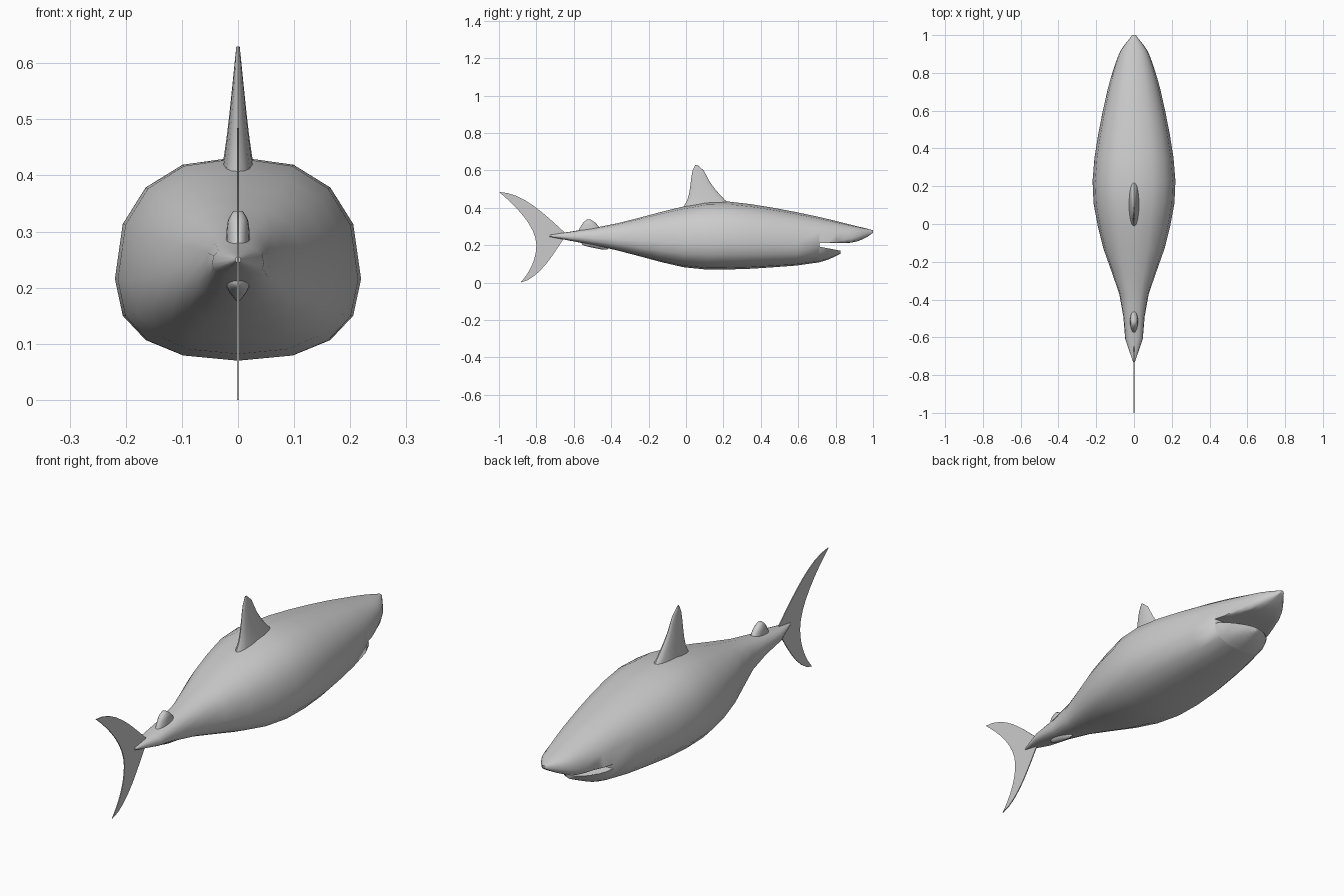
import bpy, bmesh, math
from mathutils import Vector
from mathutils.geometry import interpolate_bezier

if "Cube" in bpy.data.objects:
    bpy.data.objects.remove(bpy.data.objects["Cube"])

GREY = (0.6, 0.6, 0.6, 1)
skin = bpy.data.materials.new("grey_skin")
skin.use_nodes = True
skin.diffuse_color = GREY
skin.node_tree.nodes["Principled BSDF"].inputs["Base Color"].default_value = GREY


def finish(name, bm, angle):
    """Turn the mesh into a smooth-shaded object with sharp creases."""
    bmesh.ops.remove_doubles(bm, verts=bm.verts, dist=0.0001)
    bmesh.ops.recalc_face_normals(bm, faces=bm.faces)
    mesh = bpy.data.meshes.new(name)
    bm.to_mesh(mesh)
    bm.free()
    mesh.materials.append(skin)
    obj = bpy.data.objects.new(name, mesh)
    bpy.context.collection.objects.link(obj)
    bpy.ops.object.select_all(action="DESELECT")
    obj.select_set(True)
    bpy.context.view_layer.objects.active = obj
    bpy.ops.object.shade_smooth_by_angle(angle=math.radians(angle))


def loft(name, rings):
    """Skin a list of equal-sized rings and cap both ends."""
    bm = bmesh.new()
    loops = [[bm.verts.new(point) for point in ring] for ring in rings]
    for near, far in zip(loops, loops[1:]):
        for i in range(len(near)):
            bm.faces.new((near[i - 1], near[i], far[i], far[i - 1]))
    bm.faces.new(loops[0])
    bm.faces.new(loops[-1])
    finish(name, bm, 58)


def spline(knots, at):
    """Smooth value at a position along a few (position, value) knots."""
    last = len(knots) - 1

    def slope(i):
        before, after = knots[max(i - 1, 0)], knots[min(i + 1, last)]
        return (after[1] - before[1]) / (after[0] - before[0])

    i = 0
    while i < last - 1 and at > knots[i + 1][0]:
        i += 1
    (start, low), (end, high) = knots[i], knots[i + 1]
    span = end - start
    u = (at - start) / span
    v = 1 - u
    return (low * v * v * (1 + 2 * u) + high * u * u * (1 + 2 * v)
            + span * u * v * (slope(i) * v - slope(i + 1) * u))


# Body silhouette along y
BACK = [(-0.73, 0.255), (-0.4, 0.31), (0, 0.41), (0.2, 0.435), (0.6, 0.375),
        (0.95, 0.293), (1, 0.28)]
BELLY = [(-0.73, 0.245), (-0.4, 0.18), (0, 0.08), (0.2, 0.07), (0.5, 0.085),
         (0.75, 0.12), (1, 0.26)]
WIDTH = [(-0.73, 0.005), (-0.65, 0.04), (-0.4, 0.07), (-0.1, 0.17), (0.2, 0.22),
         (0.6, 0.165), (0.9, 0.08), (1, 0.01)]
MOUTH = 0.71
SIDES = 16


def squarish(value):
    return math.copysign(abs(value) ** 0.83, value)


def body_ring(y, narrowing=1, floor=0, ceiling=1):
    """Rounded-square section, widest below the middle, cut flat at the mouth."""
    back, belly = spline(BACK, y), spline(BELLY, y)
    middle = belly + 0.4 * (back - belly)
    ring = []
    for i in range(SIDES):
        angle = math.tau * i / SIDES
        x = squarish(math.cos(angle)) * spline(WIDTH, y) * narrowing
        rise = squarish(math.sin(angle))
        z = middle + rise * (back - middle if rise > 0 else middle - belly)
        ring.append((x, y, min(max(z, floor), ceiling)))
    return ring


# Trunk, then the upper snout with a flat mouth roof that curls up to the tip
rings = [body_ring(-0.73 + 0.12 * i) for i in range(13)]
for i in range(11):
    y = 0.715 + 0.285 * math.sin(math.pi * i / 20)
    rings.append(body_ring(y, floor=0.212 + 2.8 * max(0, y - 0.86) ** 2))
loft("body", rings)

# Lower jaw: the belly continued and rounded off below the mouth opening
jaw = []
for i in range(7):
    reach = math.sin(i / 4)
    jaw.append(body_ring(MOUTH + 0.115 * reach, narrowing=math.cos(i / 4),
                         ceiling=0.193 - 0.022 * reach))
loft("lower_jaw", jaw)


def fin(name, rear, front, thickness, levels=9):
    """Stack of oval sections; each edge is a spline of (height, y) knots."""
    bottom, top = rear[0][0], rear[-1][0]
    rings = []
    for level in range(levels):
        z = bottom + (top - bottom) * level / (levels - 1)
        back, ahead, half = (spline(k, z) for k in (rear, front, thickness))
        ring = []
        for i in range(SIDES):
            angle = math.tau * i / SIDES
            along = (1 + math.cos(angle)) / 2
            ring.append((half * math.sin(angle), back + along * (ahead - back), z))
        rings.append(ring)
    loft(name, rings)


fin("dorsal_fin",
    rear=[(0.38, -0.03), (0.45, 0.01), (0.6, 0.035), (0.63, 0.05)],
    front=[(0.38, 0.28), (0.45, 0.2), (0.53, 0.133), (0.61, 0.088), (0.63, 0.06)],
    thickness=[(0.38, 0.034), (0.47, 0.02), (0.63, 0.003)])
fin("second_dorsal_fin",
    rear=[(0.27, -0.58), (0.32, -0.55), (0.337, -0.53)],
    front=[(0.27, -0.44), (0.32, -0.485), (0.337, -0.51)],
    thickness=[(0.27, 0.022), (0.32, 0.018), (0.337, 0.008)])
fin("anal_fin",
    rear=[(0.177, -0.45), (0.2, -0.55), (0.23, -0.55)],
    front=[(0.177, -0.42), (0.2, -0.41), (0.23, -0.4)],
    thickness=[(0.177, 0.004), (0.2, 0.02), (0.23, 0.024)])

# Tail fin: thin crescent plate, each edge one curve between its corners
ROOT_TOP, ROOT_LOW = (-0.64, 0.26), (-0.65, 0.24)
UPPER_TIP, LOWER_TIP, FORK = (-1, 0.485), (-0.885, 0), (-0.8, 0.2)
edges = [
    (ROOT_TOP, (-0.76, 0.37), (-0.87, 0.48), UPPER_TIP),
    (UPPER_TIP, (-0.91, 0.41), (-0.8, 0.3), FORK),
    (FORK, (-0.8, 0.12), (-0.84, 0.05), LOWER_TIP),
    (LOWER_TIP, (-0.78, 0.02), (-0.7, 0.17), ROOT_LOW),
]
HALF_PLATE = 0.002
bm = bmesh.new()
outline = []
for edge in edges:
    corners = [Vector((-HALF_PLATE, y, z)) for y, z in edge]
    outline += interpolate_bezier(*corners, 9)[:-1]
outline.append(Vector((-HALF_PLATE, *ROOT_LOW)))
plate = bm.faces.new([bm.verts.new(point) for point in outline])
grown = bmesh.ops.extrude_face_region(bm, geom=[plate])["geom"]
bmesh.ops.translate(bm, vec=(2 * HALF_PLATE, 0, 0),
                    verts=[v for v in grown if isinstance(v, bmesh.types.BMVert)])
finish("tail_fin", bm, 30)
